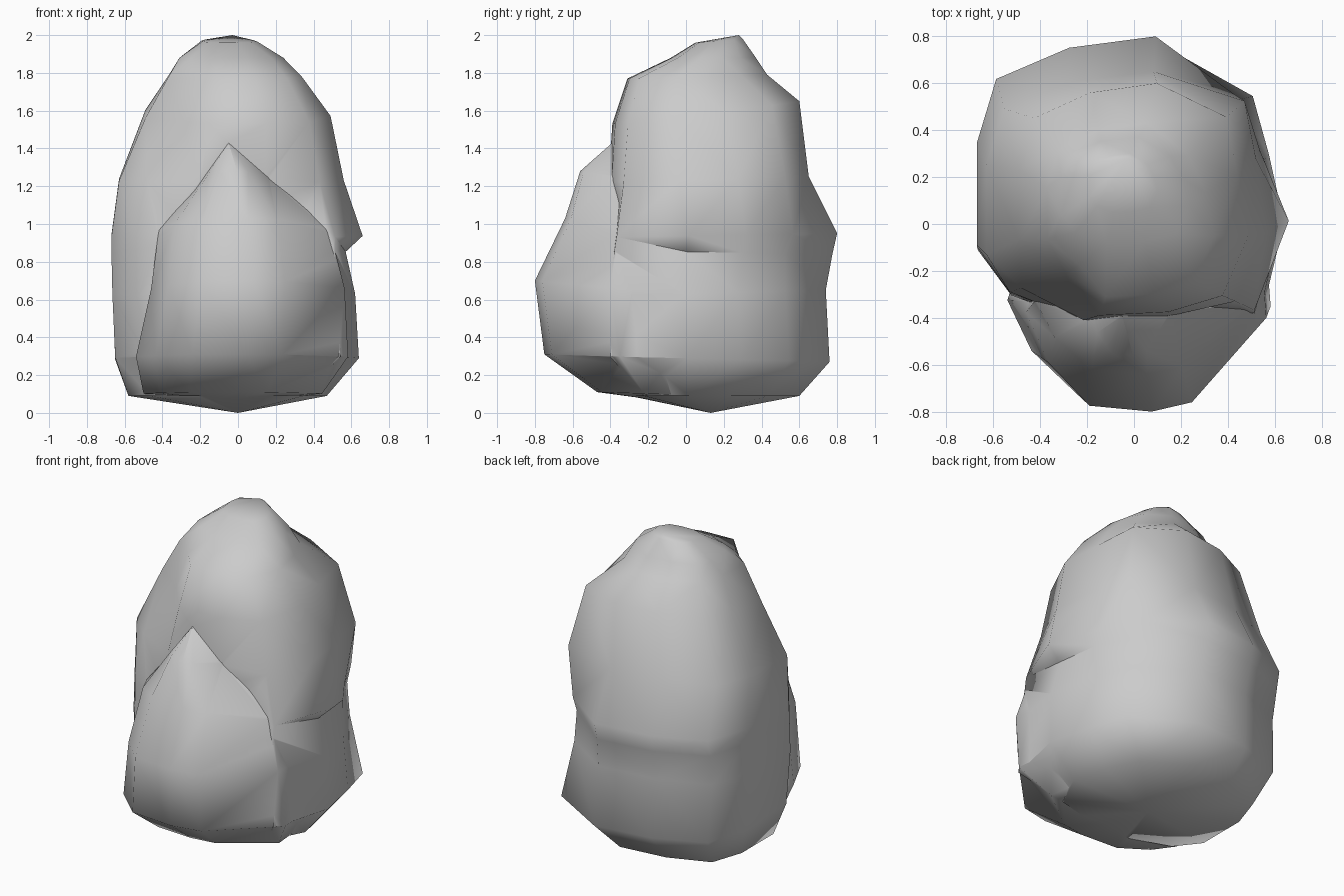
import bpy, bmesh

if "Cube" in bpy.data.objects:
    bpy.data.objects.remove(bpy.data.objects["Cube"])

def loft(name, plan, rings, bottom, top, nudges={}):
    """Stack scaled copies of a plan outline; rings = (z_front, z_back, x0, x1, y0, y1)."""
    bm = bmesh.new()
    loops = []
    for r, (zf, zb, x0, x1, y0, y1) in enumerate(rings):
        loop = []
        for k, (u, v) in enumerate(plan):
            dx, dy = nudges.get((r, k), (0, 0))
            loop.append(bm.verts.new((x0 + (x1 - x0) * (u + 1) / 2 + dx,
                                      y0 + (y1 - y0) * (v + 1) / 2 + dy,
                                      zf + (zb - zf) * (v + 1) / 2)))
        loops.append(loop)
    n = len(plan)
    for a, b in zip(loops, loops[1:]):
        for i in range(n):
            j = (i + 1) % n
            bm.faces.new((a[i], a[j], b[j], b[i]))
    lo, hi = bm.verts.new(bottom), bm.verts.new(top)
    for i in range(n):
        j = (i + 1) % n
        bm.faces.new((lo, loops[0][j], loops[0][i]))
        bm.faces.new((hi, loops[-1][i], loops[-1][j]))
    bmesh.ops.triangulate(bm, faces=bm.faces[:])
    bmesh.ops.recalc_face_normals(bm, faces=bm.faces[:])
    me = bpy.data.meshes.new(name)
    bm.to_mesh(me)
    bm.free()
    ob = bpy.data.objects.new(name, me)
    bpy.context.collection.objects.link(ob)
    return ob

# Tall main rock
main_plan = [(1, -.3), (.9, .2), (.7, .63), (.2, 1), (-.38, .92), (-.87, .7),
             (-1, .25), (-1, -.47), (-.78, -.8), (-.3, -1), (.3, -.97), (.77, -.83)]
main_rings = [
    (.09, .09, -.58, .47, -.30, .60),
    (.30, .27, -.65, .64, -.40, .76),
    (.62, .65, -.665, .62, -.42, .74),
    (.86, .84, -.67, .60, -.41, .775),
    (.93, .95, -.67, .60, -.41, .80),
    (1.22, 1.25, -.63, .56, -.41, .65),
    (1.53, 1.65, -.49, .49, -.39, .60),
    (1.77, 1.79, -.37, .34, -.31, .43),
    (1.88, 1.88, -.31, .24, -.08, .37),
    (1.96, 1.98, -.19, .10, .05, .30),
]
# Side spur above a notch, full back-right shoulder, trimmed front-left corner
nudges = {(3, 0): (-.03, 0), (4, 0): (.06, 0),
          (1, 2): (.06, .0),
          (3, 2): (.0, -.03), (4, 2): (.0, -.01),
          (5, 1): (.02, .05), (5, 2): (.09, .07), (6, 2): (.05, .04),
          (5, 8): (.02, .03), (6, 8): (.09, .08), (7, 8): (.06, .06),
          (6, 7): (0, .06), (7, 7): (0, .05),
          # front-right corner swells into the leaning rock
          (1, 11): (.05, -.10), (2, 11): (.06, -.08), (3, 11): (.06, -.07),
          (4, 11): (.06, -.06), (5, 11): (.01, -.01)}
rock = loft("boulder", main_plan, main_rings, (0, .13, 0), (-.03, .28, 2.0), nudges)

# Smaller pointed rock leaning on the front
front_plan = [(.93, .35), (.97, -.2), (.36, -.92), (.03, -1), (-.48, -.95),
              (-.82, -.58), (-1, -.15), (-.85, .4), (-.5, 1), (.5, 1)]
front_rings = [
    (.11, .09, -.50, .46, -.47, .15),
    (.31, .28, -.54, .60, -.75, .25),
    (.70, .60, -.46, .58, -.80, .20),
    (1.03, .88, -.42, .50, -.64, .10),
    (1.28, 1.20, -.19, .17, -.56, -.10),
]
front = loft("front_rock", front_plan, front_rings, (0, -.1, .06), (-.05, -.39, 1.43))

# Fuse both rocks into one surface
mod = rock.modifiers.new("fuse", 'BOOLEAN')
mod.operation = 'UNION'
mod.solver = 'EXACT'
mod.object = front
bpy.context.view_layer.objects.active = rock
rock.select_set(True)
bpy.ops.object.modifier_apply(modifier=mod.name)
bpy.data.objects.remove(front)

# Smooth everywhere except the deep concave seam between the rocks
bm = bmesh.new()
bm.from_mesh(rock.data)
for f in bm.faces:
    f.smooth = True
for e in bm.edges:
    if len(e.link_faces) == 2 and e.calc_face_angle_signed(0) < -.45:
        e.smooth = False
bm.to_mesh(rock.data)
bm.free()
